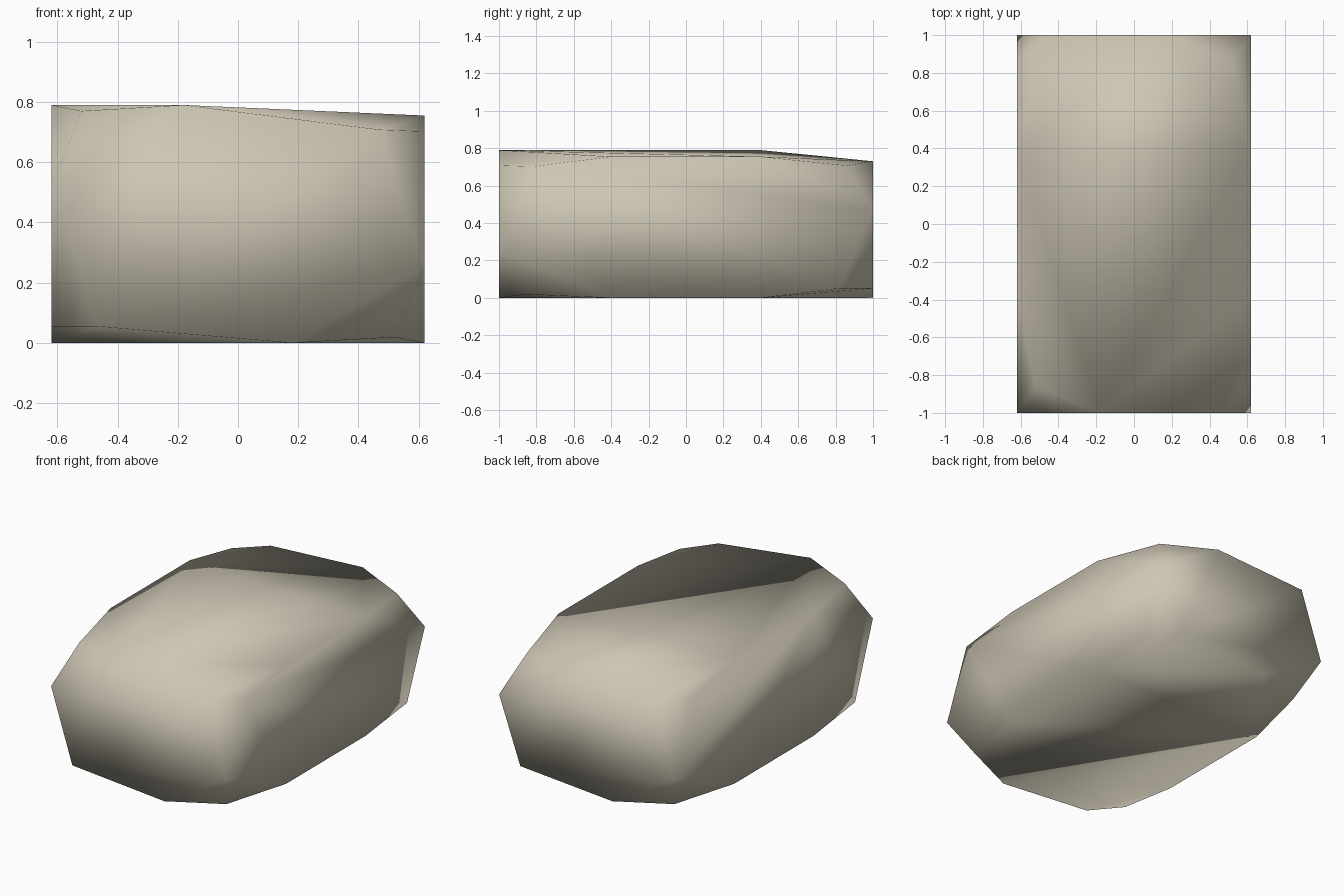
import bpy, bmesh

if "Cube" in bpy.data.objects:
    bpy.data.objects.remove(bpy.data.objects["Cube"])

H = 0.79  # full height

# One quarter of the boulder's corner points: x, y, height fraction.
seeds = [
    (-0.62, -1.00, 0.66),   # on the upright edges
    (-0.18, -1.00, 1.00),   # on the short rims
    (-0.62, -0.40, 1.00),   # on the long rims
    (-0.62, 0.40, 1.00),
    (-0.47, -1.00, 0.07),   # around the broad cut corners
    (-0.62, -0.82, 0.07),
    (-0.52, -0.86, 0.975),  # blunt tips
]


def top_height(x, y):
    """Top slopes down slightly to the right and the back."""
    return H - 0.035 * max(0, x + 0.18) / 0.8 - 0.044 * max(0, y - 0.4) / 0.6


def half_turns(x, y, f):
    """Repeat a point by half turns about all three axes."""
    return [(x, y, f), (-x, -y, f), (-x, y, 1 - f), (x, -y, 1 - f)]


# Boulder body: hull around the repeated points, smooth shaded
bm = bmesh.new()
for s in seeds:
    for x, y, f in half_turns(*s):
        bm.verts.new((x, y, f * top_height(x, y)))
res = bmesh.ops.convex_hull(bm, input=bm.verts[:])
loose = [v for v in bm.verts if not v.link_faces]
bmesh.ops.delete(bm, geom=loose, context='VERTS')
bmesh.ops.recalc_face_normals(bm, faces=bm.faces[:])
for face in bm.faces:
    face.smooth = True
mesh = bpy.data.meshes.new("boulder")
bm.to_mesh(mesh)
bm.free()

stone = bpy.data.materials.new("pale_stone")
stone.diffuse_color = (0.61, 0.565, 0.455, 1)
stone.use_nodes = True
stone.node_tree.nodes["Principled BSDF"].inputs["Base Color"].default_value = stone.diffuse_color
mesh.materials.append(stone)
boulder = bpy.data.objects.new("boulder", mesh)
bpy.context.collection.objects.link(boulder)
